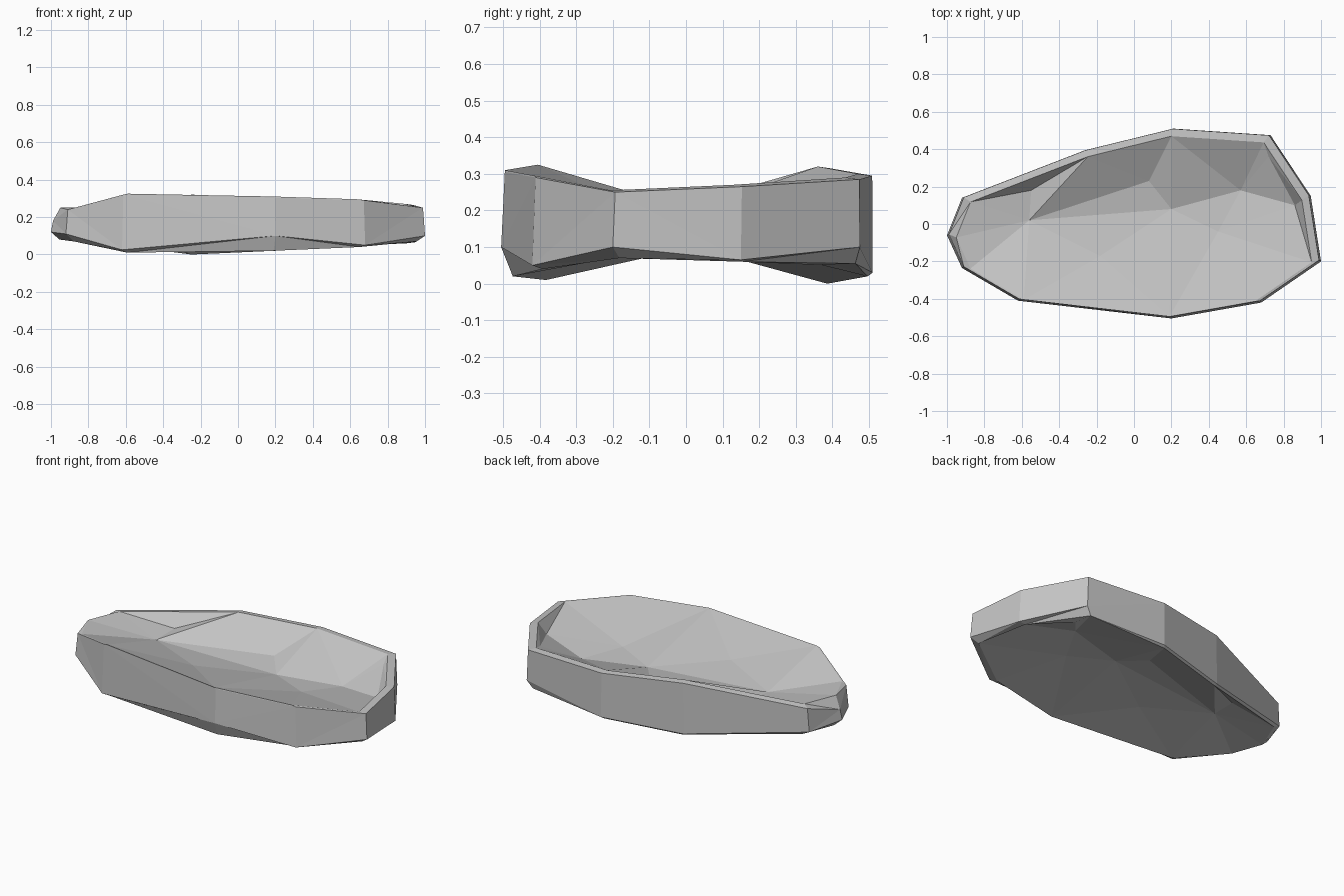
import bpy
import bmesh
from mathutils import Vector
from mathutils.geometry import delaunay_2d_cdt

default_cube = bpy.data.objects.get("Cube")
if default_cube:
    bpy.data.objects.remove(default_cube, do_unlink=True)

# Plain stone grey
stone_grey = bpy.data.materials.new("stone grey")
stone_grey.use_nodes = True
grey = (0.55, 0.55, 0.55, 1.0)
stone_grey.diffuse_color = grey
stone_grey.node_tree.nodes["Principled BSDF"].inputs["Base Color"].default_value = grey

# Outline corners, counter-clockwise: x, y, side bottom, side top, underside rim
outline = [
    (-1, -.06, .12, .18, .08),
    (-.92, -.235, .11, .24, .07),
    (-.62, -.41, .025, .32, .01),
    (.2, -.505, .1, .305, .02),
    (.68, -.42, .05, .29, .04),
    (1, -.2, .1, .25, .07),
    (.945, .15, .065, .265, .06),
    (.73, .475, .1, .285, .055),
    (.21, .51, .03, .295, .02),
    (-.26, .395, .01, .315, 0),
    (-.92, .14, .1, .24, .08),
]

# Dips in the hollow top: x, y, z
dips = [
    (-.56, .02, .2), (-.55, .18, .21), (-.18, -.17, .22), (.08, .23, .195),
    (.2, .08, .17), (.45, -.04, .18), (.57, .18, .16), (.86, .1, .2),
    (.72, .36, .265),
]
# Creases between dips, running along the stone
creases = [(0, 3), (0, 4), (3, 4), (0, 2), (2, 4), (4, 6), (6, 7)]


def inset(x, y, pivot_y, scale):
    """Pull a corner toward a pivot on the middle line."""
    return x * scale, pivot_y + (y - pivot_y) * scale


def add_ring(bm, points):
    return [bm.verts.new(point) for point in points]


def bridge(bm, lower, upper):
    """Join two rings with a band of faces."""
    count = len(lower)
    for i in range(count):
        j = (i + 1) % count
        bm.faces.new((lower[i], lower[j], upper[j], upper[i]))


def fill_hollow(bm, rim, floor_points):
    """Fill a rim with a faceted dished floor."""
    verts = rim + add_ring(bm, floor_points)
    flat = [Vector((v.co.x, v.co.y)) for v in verts]
    first = len(rim)
    edges = [(first + a, first + b) for a, b in creases]
    result = delaunay_2d_cdt(flat, edges, [list(range(first))], 1, 0.0001)
    for face in result[2]:
        bm.faces.new([verts[i] for i in face])


bm = bmesh.new()

# Side band leaning inward at the front, with bevels leading to the two rims
underside_rim = add_ring(bm, [(*inset(x, y, 0.2, 0.955), base)
                              for x, y, low, high, base in outline])
side_low = add_ring(bm, [(x, y, low) for x, y, low, high, base in outline])
side_high = add_ring(bm, [(*inset(x, y, 0.4, 0.989), high)
                          for x, y, low, high, base in outline])
top_rim = add_ring(bm, [(*inset(x, y, -0.3, 0.95), max(high + 0.005, 0.25))
                        for x, y, low, high, base in outline])
bridge(bm, underside_rim, side_low)
bridge(bm, side_low, side_high)
bridge(bm, side_high, top_rim)

# Hollow top and shallower hollow underside
fill_hollow(bm, top_rim, dips)
fill_hollow(bm, underside_rim, [(x, y, 0.25 - 0.75 * z) for x, y, z in dips])

bmesh.ops.triangulate(bm, faces=[f for f in bm.faces if len(f.verts) > 3])
bmesh.ops.recalc_face_normals(bm, faces=bm.faces)

mesh = bpy.data.meshes.new("flat_stone")
bm.to_mesh(mesh)
bm.free()
mesh.materials.append(stone_grey)
flat_stone = bpy.data.objects.new("flat_stone", mesh)
bpy.context.collection.objects.link(flat_stone)
